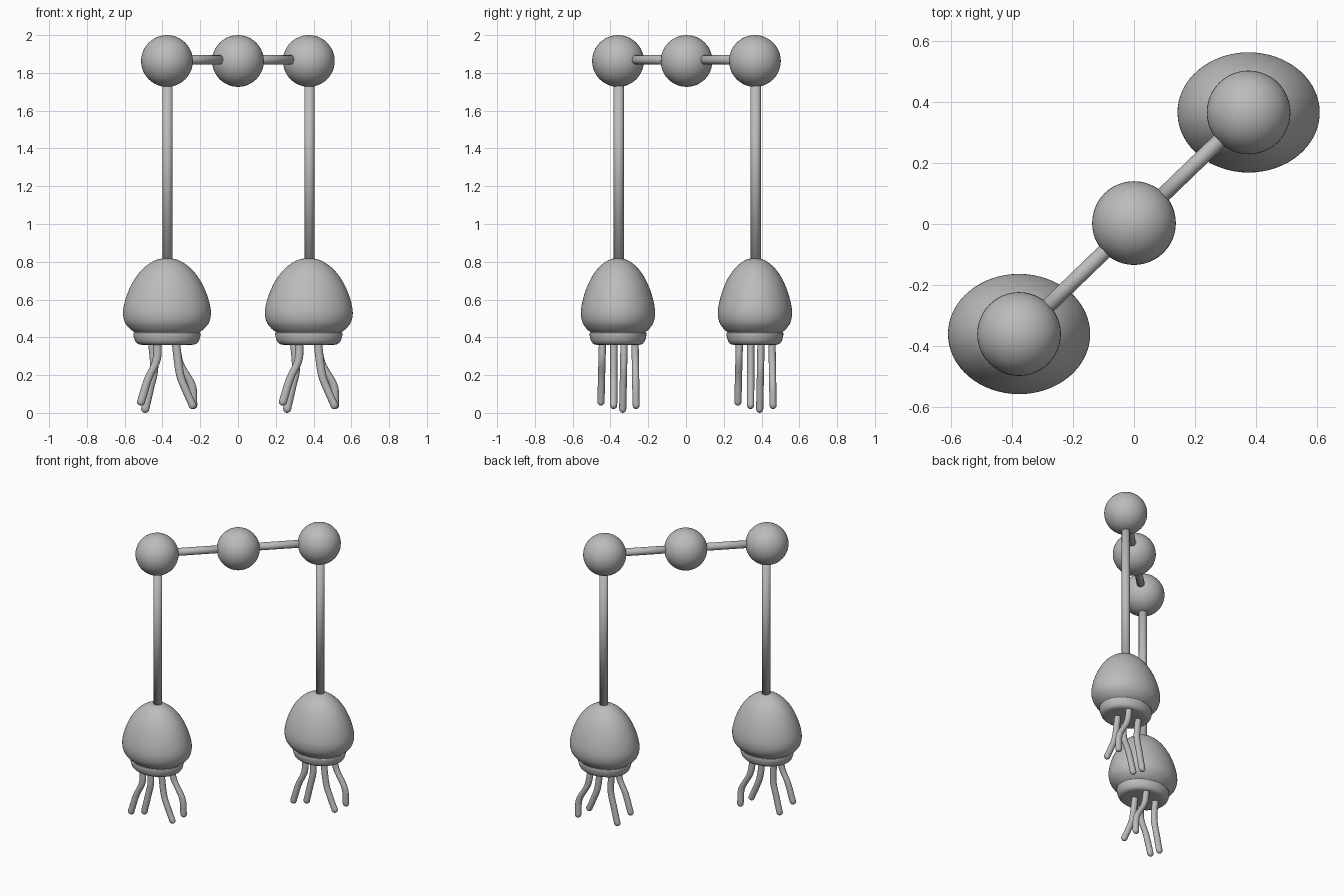
import bpy, bmesh, math
from mathutils import Vector

cube = bpy.data.objects.get("Cube")
if cube:
    bpy.data.objects.remove(cube, do_unlink=True)

grey = bpy.data.materials.new("plain_grey")
grey.use_nodes = True
grey.diffuse_color = (0.5, 0.5, 0.5, 1)
grey.node_tree.nodes["Principled BSDF"].inputs["Base Color"].default_value = (0.5, 0.5, 0.5, 1)


def finish(name, bm):
    """Turn a bmesh into a smooth shaded grey object."""
    bmesh.ops.recalc_face_normals(bm, faces=bm.faces)
    for f in bm.faces:
        f.smooth = True
    mesh = bpy.data.meshes.new(name)
    bm.to_mesh(mesh)
    bm.free()
    mesh.materials.append(grey)
    obj = bpy.data.objects.new(name, mesh)
    bpy.context.collection.objects.link(obj)
    return obj


def ball(name, centre):
    bm = bmesh.new()
    bmesh.ops.create_uvsphere(bm, u_segments=48, v_segments=24, radius=0.137)
    finish(name, bm).location = centre


def rod(name, a, b, radius):
    a, b = Vector(a), Vector(b)
    bm = bmesh.new()
    bmesh.ops.create_cone(bm, cap_ends=True, segments=32, radius1=radius,
                          radius2=radius, depth=(b - a).length)
    obj = finish(name, bm)
    obj.location = (a + b) / 2
    obj.rotation_mode = 'QUATERNION'
    obj.rotation_quaternion = (b - a).to_track_quat('Z', 'Y')


def smooth_path(points, steps):
    """Catmull-Rom curve through the points."""
    p = [Vector(q) for q in points]
    p = [2 * p[0] - p[1]] + p + [2 * p[-1] - p[-2]]
    out = []
    for i in range(1, len(p) - 2):
        a, b, c, d = p[i - 1:i + 3]
        for s in range(steps):
            t = s / steps
            out.append(0.5 * (2 * b + (c - a) * t + (2 * a - 5 * b + 4 * c - d) * t * t
                              + (3 * b - a - 3 * c + d) * t ** 3))
    return out + [p[-2]]


def skin(bm, rings):
    """Bridge consecutive rings of vertices and cap both ends."""
    n = len(rings[0])
    for lo, hi in zip(rings, rings[1:]):
        for i in range(n):
            bm.faces.new((lo[i], lo[(i + 1) % n], hi[(i + 1) % n], hi[i]))
    bm.faces.new(rings[0])
    bm.faces.new(rings[-1])


def ring(bm, centre, rx, ry, n):
    return [bm.verts.new((centre[0] + rx * math.cos(k * math.tau / n),
                          centre[1] + ry * math.sin(k * math.tau / n),
                          centre[2])) for k in range(n)]


# Bell and rim profile as (radius along x, height)
DOME = [(0.004, 0.82), (0.06, 0.809), (0.12, 0.77), (0.17, 0.711), (0.21, 0.63),
        (0.232, 0.545), (0.225, 0.485), (0.198, 0.447), (0.168, 0.424)]
RIM = [(0.168, 0.424), (0.178, 0.422), (0.174, 0.395), (0.16, 0.37), (0.13, 0.36), (0.04, 0.362)]
FLATTEN = 0.845

# Tentacle paths as (x, height), with their sideways position at root and tip
TENTACLES = {
    "front_right": ((-0.082, -0.09), [(-0.052, 0.38), (-0.055, 0.27), (-0.1, 0.17), (-0.137, 0.05)]),
    "front_left": ((-0.022, -0.023), [(0.045, 0.38), (0.068, 0.2), (0.1, 0.11), (0.135, 0.032)]),
    "back_right": ((0.032, 0.025), [(-0.08, 0.38), (-0.068, 0.23), (-0.09, 0.12), (-0.115, 0.012)]),
    "back_left": ((0.09, 0.096), [(0.045, 0.38), (0.065, 0.26), (0.13, 0.14), (0.139, 0.032)]),
}


def bell(name, x, y):
    bm = bmesh.new()
    profile = smooth_path([(r, z, 0) for r, z in DOME], 4)
    profile += smooth_path([(r, z, 0) for r, z in RIM], 3)[1:]
    skin(bm, [ring(bm, (0, 0, p.y), p.x, p.x * FLATTEN, 64) for p in profile])
    finish(name, bm).location = (x, y, 0)


def tentacle(name, x, y, sides, path):
    bm = bmesh.new()
    last = len(path) - 1
    pts = smooth_path([(px, sides[0] + (sides[1] - sides[0]) * i / last, pz)
                       for i, (px, pz) in enumerate(path)], 8)
    rings = [ring(bm, p, 0.022, 0.019, 16) for p in pts]
    # rounded tip
    for a in (0.4, 0.8, 1.2, 1.5):
        c = pts[-1] - Vector((0, 0, 0.022 * math.sin(a)))
        rings.append(ring(bm, c, 0.022 * math.cos(a), 0.019 * math.cos(a), 16))
    skin(bm, rings)
    # bring the lowest point of the tip to the height given by the path
    for v in bm.verts:
        v.co.z += 0.01
    finish(name, bm).location = (x, y, 0)


# Centre ball, then one hanging bell on each side
TOP = 1.863
ball("centre_ball", (0, 0.003, TOP))
for side, x, y in (("right", -0.376, -0.36), ("left", 0.375, 0.365)):
    ball(side + "_ball", (x, y, TOP))
    rod(side + "_cross_rod", (0, 0.003, TOP + 0.006), (x, y, TOP + 0.006), 0.025)
    rod(side + "_hanging_rod", (x + 0.003, y + 0.004, 0.75), (x + 0.003, y + 0.004, TOP), 0.027)
    bell(side + "_bell", x, y)
    for part, (sides, path) in TENTACLES.items():
        tentacle(f"{side}_bell_{part}_tentacle", x, y, sides, path)
